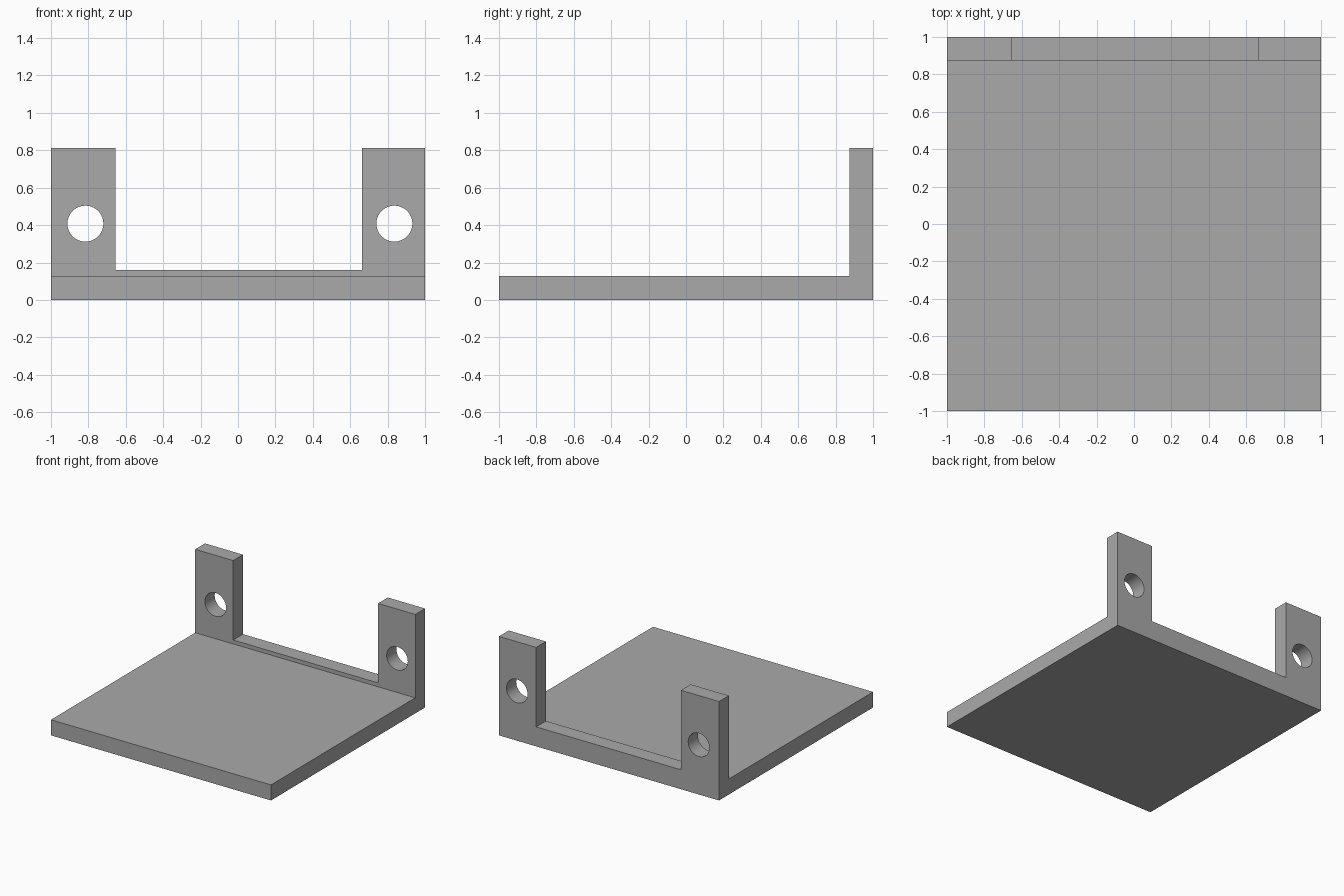
import bpy
import bmesh
import math

if "Cube" in bpy.data.objects:
    bpy.data.objects.remove(bpy.data.objects["Cube"])

grey = bpy.data.materials.new("plain grey")
grey.diffuse_color = (0.40, 0.40, 0.40, 1)
grey.use_nodes = True
grey.node_tree.nodes["Principled BSDF"].inputs["Base Color"].default_value = grey.diffuse_color

# L-shaped bracket: base plate and rear wall in one side profile
profile = [(-1, 0), (1, 0), (1, 0.813), (0.873, 0.813), (0.873, 0.128), (-1, 0.128)]
bm = bmesh.new()
face = bm.faces.new([bm.verts.new((-1, y, z)) for y, z in profile])
ext = bmesh.ops.extrude_face_region(bm, geom=[face])
bmesh.ops.translate(bm, vec=(2, 0, 0),
                    verts=[v for v in ext["geom"] if isinstance(v, bmesh.types.BMVert)])
bmesh.ops.recalc_face_normals(bm, faces=bm.faces)
mesh = bpy.data.meshes.new("bracket")
bm.to_mesh(mesh)
bm.free()
mesh.materials.append(grey)
bracket = bpy.data.objects.new("bracket", mesh)
bpy.context.collection.objects.link(bracket)


def cut(cutter):
    """Subtract a cutter from the bracket, then remove it."""
    cutter.hide_render = True
    mod = bracket.modifiers.new("cut", "BOOLEAN")
    mod.operation, mod.solver, mod.object = "DIFFERENCE", "EXACT", cutter
    bpy.ops.object.select_all(action="DESELECT")
    bpy.context.view_layer.objects.active = bracket
    bracket.select_set(True)
    bpy.ops.object.modifier_apply(modifier=mod.name)
    bpy.data.objects.remove(cutter)


# Wide notch leaving two ears and a low lip
x0, x1, z0, z1 = -0.655, 0.662, 0.16, 1.0
bpy.ops.mesh.primitive_cube_add(size=1, location=((x0 + x1) / 2, 0.95, (z0 + z1) / 2))
notch = bpy.context.object
notch.scale = (x1 - x0, 0.4, z1 - z0)
cut(notch)

# Round mounting hole through each ear
for x in (-0.816, 0.836):
    bpy.ops.mesh.primitive_cylinder_add(vertices=64, radius=0.096, depth=0.4,
                                        location=(x, 0.95, 0.408),
                                        rotation=(math.pi / 2, 0, 0))
    cut(bpy.context.object)

bpy.ops.object.select_all(action="DESELECT")
bpy.context.view_layer.objects.active = bracket
bracket.select_set(True)
bpy.ops.object.shade_smooth_by_angle(angle=math.radians(30))
